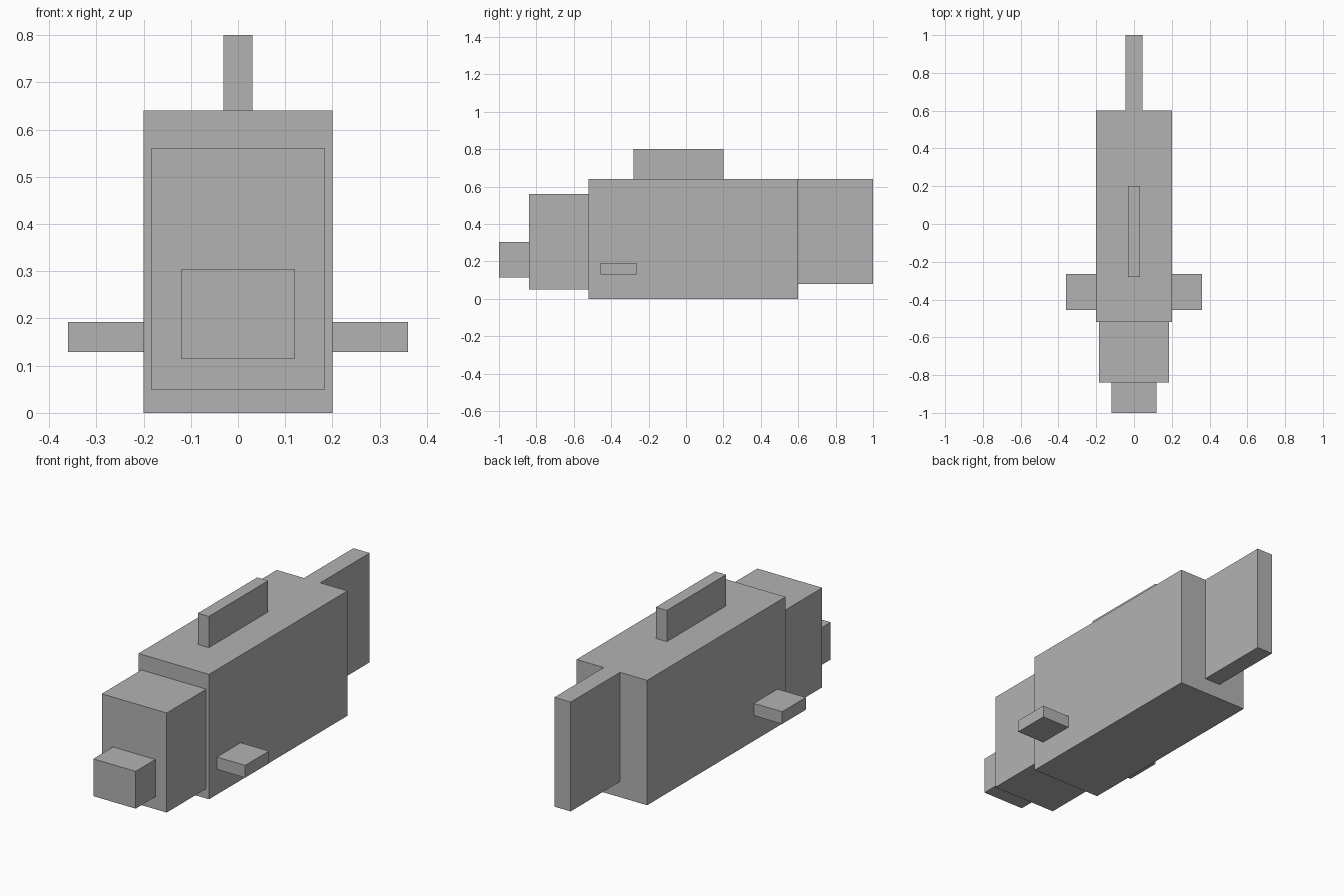
import bpy

if "Cube" in bpy.data.objects:
    bpy.data.objects.remove(bpy.data.objects["Cube"])

grey = bpy.data.materials.new("plain grey")
grey.diffuse_color = (0.45, 0.45, 0.45, 1)
grey.use_nodes = True
grey.node_tree.nodes["Principled BSDF"].inputs["Base Color"].default_value = grey.diffuse_color


def box(name, x, y, z):
    """Box spanning the given (min, max) ranges."""
    spans = (x, y, z)
    bpy.ops.mesh.primitive_cube_add(size=1, location=[(a + b) / 2 for a, b in spans])
    ob = bpy.context.object
    ob.name = name
    ob.scale = [b - a for a, b in spans]
    bpy.ops.object.transform_apply(location=False, rotation=False, scale=True)
    ob.data.materials.append(grey)
    return ob


# Body, head and snout, stepping down towards the front
box("body", (-0.2, 0.2), (-0.52, 0.6), (0, 0.64))
box("head", (-0.184, 0.184), (-0.84, -0.52), (0.05, 0.56))
box("snout", (-0.12, 0.12), (-1, -0.84), (0.114, 0.305))

# Thin tail and back fin
box("tail_fin", (-0.046, 0.046), (0.6, 1), (0.08, 0.64))
box("back_fin", (-0.031, 0.031), (-0.28, 0.2), (0.64, 0.8))

# Side fins, one on each flank
for side, name in ((-1, "left_side_fin"), (1, "right_side_fin")):
    box(name, sorted((side * 0.2, side * 0.36)), (-0.456, -0.264), (0.129, 0.192))
